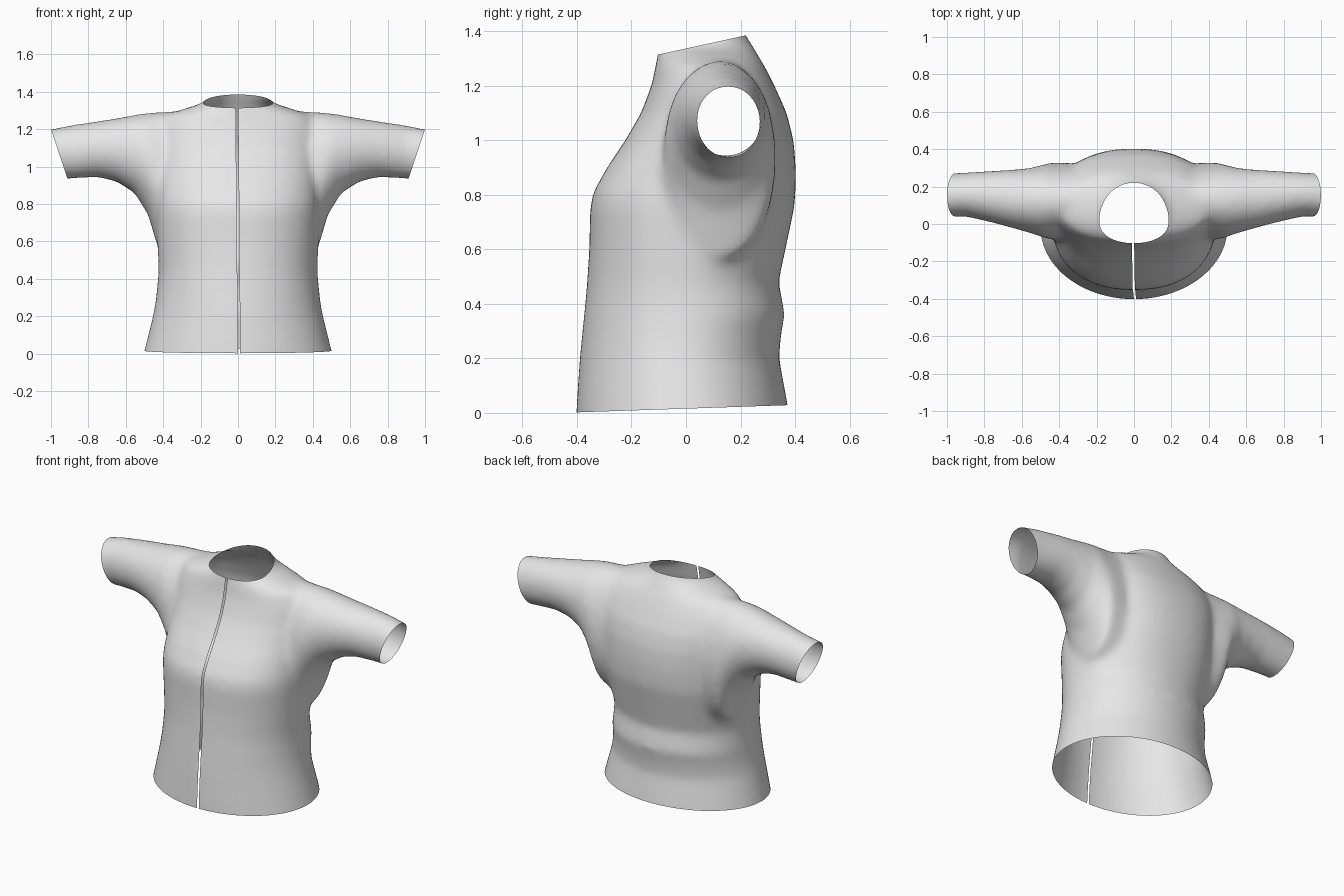
import bpy, bmesh, math
from mathutils import Vector

cube = bpy.data.objects.get("Cube")
if cube:
    bpy.data.objects.remove(cube, do_unlink=True)

SIDES = 56


def oval(n):
    """Unit superellipse points with exponent n."""
    for i in range(SIDES):
        a = 2 * math.pi * i / SIDES
        c, s = math.cos(a), math.sin(a)
        yield (math.copysign(abs(c) ** (2 / n), c),
               math.copysign(abs(s) ** (2 / n), s))


def loft(name, rings):
    """Closed tube through a list of rings of equal size."""
    bm = bmesh.new()
    loops = [[bm.verts.new(p) for p in ring] for ring in rings]
    for a, b in zip(loops, loops[1:]):
        for i in range(SIDES):
            j = (i + 1) % SIDES
            bm.faces.new((a[i], a[j], b[j], b[i]))
    bm.faces.new(loops[0])
    bm.faces.new(loops[-1])
    bmesh.ops.recalc_face_normals(bm, faces=bm.faces)
    mesh = bpy.data.meshes.new(name)
    bm.to_mesh(mesh)
    bm.free()
    ob = bpy.data.objects.new(name, mesh)
    bpy.context.collection.objects.link(ob)
    return ob


# Torso: height, front y, back y, half width, roundness
TORSO = [
    (-.10, -.405, .39, .53, 2), (.02, -.402, .375, .5, 2),
    (.2, -.39, .342, .455, 2), (.28, -.382, .348, .44, 2.05),
    (.36, -.374, .362, .432, 2.1), (.42, -.368, .352, .426, 2.1),
    (.48, -.363, .34, .425, 2.1), (.6, -.355, .365, .432, 2.2),
    (.75, -.352, .397, .44, 2.3), (.81, -.34, .402, .44, 2.3),
    (.9, -.29, .403, .44, 2.3), (1, -.223, .395, .44, 2.3),
    (1.1, -.165, .37, .44, 2.3), (1.2, -.127, .325, .435, 2.2),
    (1.27, -.112, .29, .4, 2), (1.305, -.106, .268, .3, 2),
    (1.335, -.1, .252, .205, 2), (1.36, -.095, .236, .162, 2),
    (1.46, -.085, .18, .145, 2),
]
torso = loft("jacket_body", [
    [(w * c, (f + b) / 2 + (b - f) / 2 * s, z) for c, s in oval(n)]
    for z, f, b, w, n in TORSO])

# Sleeves: x, bottom z, top z, front y, back y
SLEEVE = [
    (1.1, .92, 1.18, .035, .265), (.9, .935, 1.22, .04, .275),
    (.75, .943, 1.243, .005, .285), (.65, .92, 1.258, -.022, .29),
    (.55, .855, 1.277, -.05, .3), (.48, .74, 1.287, -.075, .32),
    (.43, .57, 1.292, -.085, .33), (.25, .5, 1.3, -.05, .32),
]
sleeves = []
for side in (1, -1):
    sleeve = loft("sleeve_form", [
        [(side * x, (f + b) / 2 + (b - f) / 2 * c, (lo + hi) / 2 + (hi - lo) / 2 * s)
         for c, s in oval(2)] for x, lo, hi, f, b in SLEEVE])
    sleeve.hide_render = True
    join = torso.modifiers.new("join_sleeve", "BOOLEAN")
    join.operation = "UNION"
    join.solver = "EXACT"
    join.object = sleeve
    sleeves.append(sleeve)

# Even cloth mesh with softened armholes
remesh = torso.modifiers.new("even_cloth", "REMESH")
remesh.mode = "VOXEL"
remesh.voxel_size = 0.018
soften = torso.modifiers.new("soften", "SMOOTH")
soften.factor = 0.5
soften.iterations = 14

bpy.context.view_layer.update()
graph = bpy.context.evaluated_depsgraph_get()
cloth = bpy.data.meshes.new_from_object(torso.evaluated_get(graph))
torso.modifiers.clear()
torso.data = cloth
for sleeve in sleeves:
    bpy.data.objects.remove(sleeve, do_unlink=True)

bm = bmesh.new()
bm.from_mesh(cloth)


def cut(point, normal, trim=True):
    bmesh.ops.bisect_plane(bm, geom=bm.verts[:] + bm.edges[:] + bm.faces[:],
                           plane_co=point, plane_no=normal, clear_outer=trim)


# Open hem, neckline and cuffs
cut((0, -.4, .002), (0, .034, -1))
cut((0, .06, 1.35), (0, -.219, 1))
for side in (1, -1):
    cut((side * .955, 0, 1.065), (side * .27, 0, -.09))

# Narrow front opening
lean = Vector((1, 0, .009)).normalized()
middle = Vector((0, 0, .65))
half_gap = .006
for side in (1, -1):
    cut(middle + lean * half_gap * side, lean, False)
gap = []
for face in bm.faces:
    c = face.calc_center_median()
    if c.y < .03 and abs((c - middle).dot(lean)) < half_gap:
        gap.append(face)
bmesh.ops.delete(bm, geom=gap, context="FACES")
for face in bm.faces:
    face.smooth = True
bm.to_mesh(cloth)
bm.free()

# Plain grey cloth
grey = bpy.data.materials.new("light_grey_cloth")
grey.use_nodes = True
colour = (.8, .8, .8, 1)
grey.diffuse_color = colour
grey.node_tree.nodes["Principled BSDF"].inputs["Base Color"].default_value = colour
cloth.materials.clear()
cloth.materials.append(grey)
